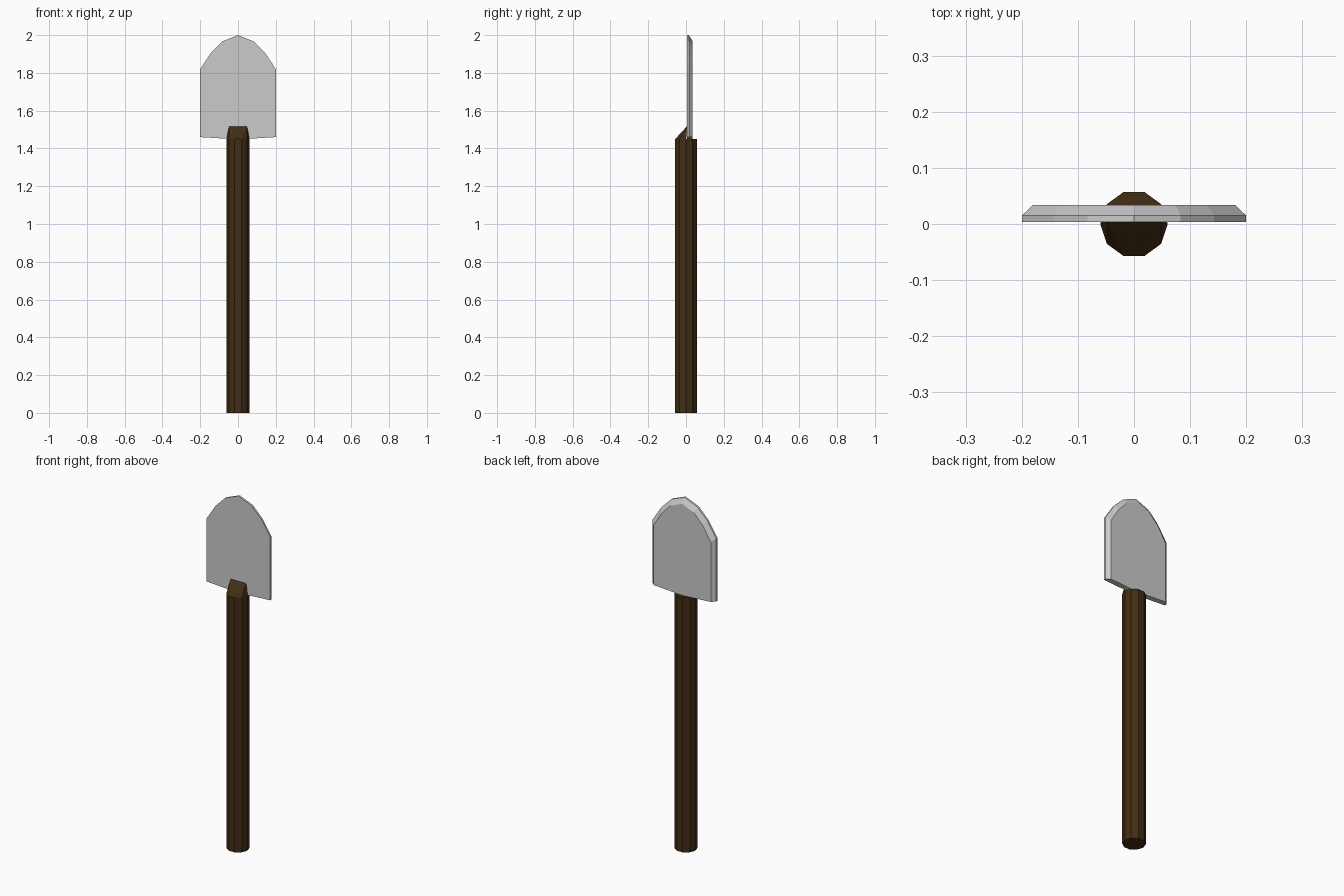
import bpy, bmesh, math

if "Cube" in bpy.data.objects:
    bpy.data.objects.remove(bpy.data.objects["Cube"])


def make_object(name, bm):
    bmesh.ops.recalc_face_normals(bm, faces=bm.faces)
    mesh = bpy.data.meshes.new(name)
    bm.to_mesh(mesh)
    bm.free()
    obj = bpy.data.objects.new(name, mesh)
    bpy.context.collection.objects.link(obj)
    return obj


def bridge(bm, a, b):
    n = len(a)
    for i in range(n):
        j = (i + 1) % n
        bm.faces.new((a[i], a[j], b[j], b[i]))


# Handle: ten-sided shaft with a slanted lip in front of the blade
SIDES, RADIUS, SHAFT_TOP = 10, 0.06, 1.45
bm = bmesh.new()


def ring(z):
    return [bm.verts.new((RADIUS * math.cos(math.tau * i / SIDES),
                          RADIUS * math.sin(math.tau * i / SIDES), z))
            for i in range(SIDES)]


low, top = ring(0), ring(SHAFT_TOP)
bridge(bm, low, top)
bm.faces.new(low)
bm.faces.new(top[:6])                      # flat half behind the blade
left = bm.verts.new((-0.048, 0.008, 1.52))
right = bm.verts.new((0.048, 0.008, 1.52))
bm.faces.new((top[0], top[5], left, right))
bm.faces.new((top[7], top[8], right, left))
for a, b, tip in ((5, 6, left), (6, 7, left), (8, 9, right), (9, 0, right)):
    bm.faces.new((top[a], top[b], tip))
handle = make_object("handle", bm)
wood = bpy.data.materials.new("wood")
wood.diffuse_color = (0.055, 0.027, 0.007, 1)
wood.use_nodes = True
wood.node_tree.nodes["Principled BSDF"].inputs["Base Color"].default_value = wood.diffuse_color
handle.data.materials.append(wood)

# Blade: mirrored outline, thin rim, then a bevel toward the back face
half = [(0.2, 1.46), (0.2, 1.82), (0.143, 1.907), (0.083, 1.967)]
outline = ([(0, 1.448)] + half + [(0, 2.0)]
           + [(-x, z) for x, z in reversed(half)])
bm = bmesh.new()
layers = []
for y, sx, sz in ((0.004, 1, 1), (0.015, 1, 1), (0.034, 0.9, 0.945)):
    layers.append([bm.verts.new((x * sx, y, 1.455 + (z - 1.455) * sz))
                   for x, z in outline])
bridge(bm, layers[0], layers[1])
bridge(bm, layers[1], layers[2])
bm.faces.new(layers[0])
bm.faces.new(layers[2])
make_object("blade", bm)
